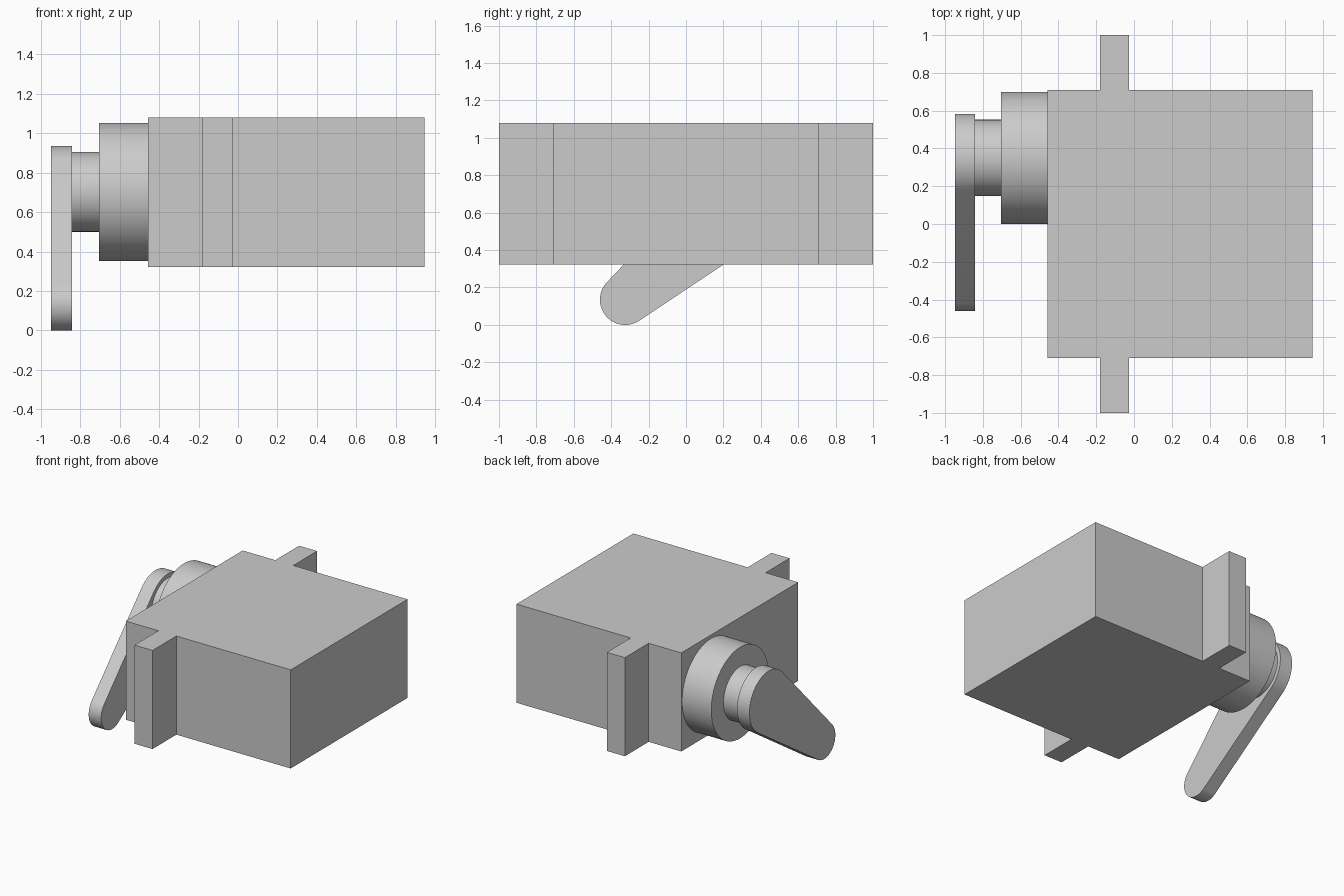
import bpy, bmesh, math
from mathutils import Vector

cube = bpy.data.objects.get("Cube")
if cube:
    bpy.data.objects.remove(cube, do_unlink=True)

grey = bpy.data.materials.new("light grey plastic")
grey.use_nodes = True
grey.diffuse_color = (0.6, 0.6, 0.6, 1)
grey.node_tree.nodes["Principled BSDF"].inputs["Base Color"].default_value = (0.6, 0.6, 0.6, 1)


def extrude(name, points, depth, smooth=False):
    """Extrude a flat outline along the depth vector."""
    bm = bmesh.new()
    face = bm.faces.new([bm.verts.new(p) for p in points])
    top = bmesh.ops.extrude_face_region(bm, geom=[face])["geom"]
    bmesh.ops.translate(bm, vec=depth, verts=[v for v in top if isinstance(v, bmesh.types.BMVert)])
    bmesh.ops.recalc_face_normals(bm, faces=bm.faces)
    mesh = bpy.data.meshes.new(name)
    bm.to_mesh(mesh)
    bm.free()
    mesh.materials.append(grey)
    obj = bpy.data.objects.new(name, mesh)
    bpy.context.collection.objects.link(obj)
    if smooth:
        bpy.ops.object.select_all(action="DESELECT")
        obj.select_set(True)
        bpy.context.view_layer.objects.active = obj
        bpy.ops.object.shade_smooth_by_angle(angle=math.radians(30))
    return obj


def arc(x, center, radius, start, sweep, steps):
    """Points on an arc in the y-z plane."""
    angles = [start + sweep * i / steps for i in range(steps + 1)]
    return [Vector((x, center[0] + radius * math.cos(a), center[1] + radius * math.sin(a)))
            for a in angles]


# Body with a mounting tab on the front and back
LEFT, RIGHT, SIDE = -0.457, 0.945, 0.71
TAB_LEFT, TAB_RIGHT, TAB_END = -0.18, -0.027, 1.0
BOTTOM, HEIGHT = 0.322, 0.758
half = [(LEFT, -SIDE), (TAB_LEFT, -SIDE), (TAB_LEFT, -TAB_END),
        (TAB_RIGHT, -TAB_END), (TAB_RIGHT, -SIDE), (RIGHT, -SIDE)]
outline = half + [(x, -y) for x, y in reversed(half)]
extrude("body_with_tabs", [(x, y, BOTTOM) for x, y in outline], (0, 0, HEIGHT), False)

# Round gear housing and output shaft on the right side
axis = (0.35, 0.702)
for name, x0, x1, radius in (("gear_housing", -0.705, LEFT, 0.35),
                             ("output_shaft", -0.842, -0.705, 0.202)):
    ring = arc(x0, axis, radius, 0, math.tau, 96)[:-1]
    extrude(name, ring, (x1 - x0, 0, 0), True)

# Tapered arm: two round ends joined by tangent lines
hub_r, tip_r = 0.233, 0.135
tip = (-0.325, 0.135)
dy, dz = axis[0] - tip[0], axis[1] - tip[1]
aim = math.atan2(dz, dy)
spread = math.pi / 2 + math.asin((hub_r - tip_r) / math.hypot(dy, dz))
arm = arc(-0.948, axis, hub_r, aim - spread, 2 * spread, 48)
arm += arc(-0.948, tip, tip_r, aim + spread, math.tau - 2 * spread, 40)
extrude("lever_arm", arm, (0.106, 0, 0), True)
